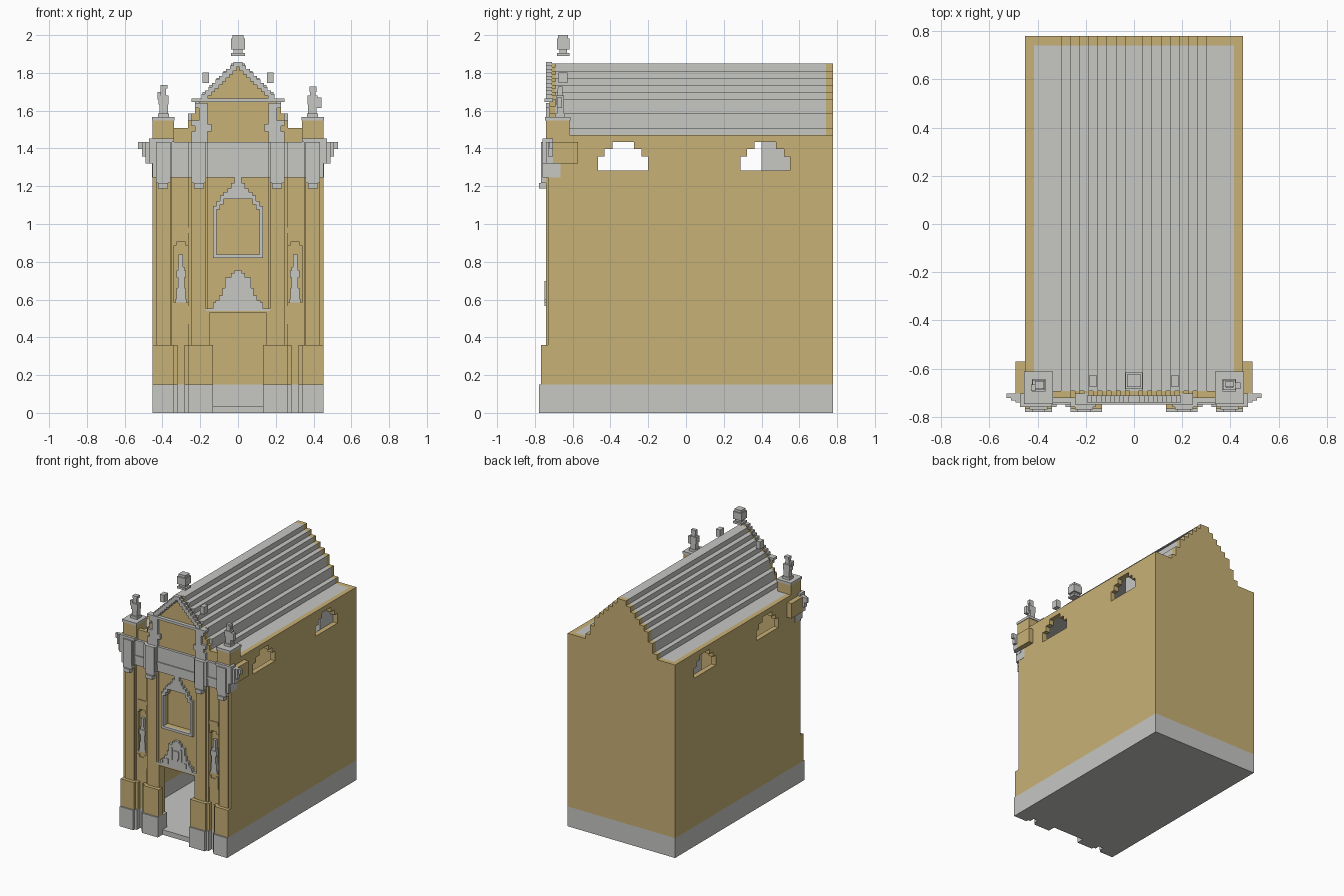
import bpy, bmesh
from mathutils import Matrix, Vector

cube = bpy.data.objects.get("Cube")
if cube:
    bpy.data.objects.remove(cube, do_unlink=True)

# Everything is laid out on a block grid: x from the centre, y from the front, z from the ground
UNIT = 2 / 106
LENGTH = 82.5


def to_world(x, y, z):
    return Vector((x, y - LENGTH / 2, z)) * UNIT


def make_material(name, colour):
    mat = bpy.data.materials.new(name)
    mat.use_nodes = True
    mat.diffuse_color = (*colour, 1)
    mat.node_tree.nodes["Principled BSDF"].inputs["Base Color"].default_value = (*colour, 1)
    return mat


OCHRE = make_material("ochre plaster", (0.58, 0.44, 0.18))
STONE = make_material("pale grey stone", (0.57, 0.58, 0.55))


def finish(name, mat, bm):
    bmesh.ops.recalc_face_normals(bm, faces=bm.faces)
    mesh = bpy.data.meshes.new(name)
    bm.to_mesh(mesh)
    bm.free()
    mesh.materials.append(mat)
    obj = bpy.data.objects.new(name, mesh)
    bpy.context.scene.collection.objects.link(obj)
    return obj


def blocks(name, mat, boxes, mirror=False):
    """One object from boxes given as (x0, x1, y0, y1, z0, z1)."""
    bm = bmesh.new()
    for x0, x1, y0, y1, z0, z1 in boxes:
        for side in ((1, -1) if mirror else (1,)):
            centre = to_world(side * (x0 + x1) / 2, (y0 + y1) / 2, (z0 + z1) / 2)
            size = Vector((x1 - x0, y1 - y0, z1 - z0)) * UNIT
            bmesh.ops.create_cube(bm, size=1, matrix=Matrix.Translation(centre) @ Matrix.Diagonal((*size, 1)))
    return finish(name, mat, bm)


def stepped(name, mat, rows, bottom, start, end, centres=(0,), along_x=False):
    """Symmetric stepped outline, rows of (half width, top), extruded from start to end."""
    right, z = [], bottom
    for half, top in rows:
        right += [(half, z), (half, top)]
        z = top
    outline = right + [(-h, v) for h, v in reversed(right)]
    bm = bmesh.new()
    for c in centres:
        if along_x:
            ends = [[bm.verts.new(to_world(d, c + h, v)) for h, v in outline] for d in (start, end)]
        else:
            ends = [[bm.verts.new(to_world(c + h, d, v)) for h, v in outline] for d in (start, end)]
        bm.faces.new(ends[0])
        bm.faces.new(ends[1])
        for i in range(len(outline)):
            j = i - 1
            bm.faces.new((ends[0][j], ends[0][i], ends[1][i], ends[1][j]))
    return finish(name, mat, bm)


def cut(obj, cutter):
    mod = obj.modifiers.new("opening", 'BOOLEAN')
    mod.operation, mod.solver, mod.object = 'DIFFERENCE', 'EXACT', cutter
    evaluated = obj.evaluated_get(bpy.context.evaluated_depsgraph_get())
    mesh = bpy.data.meshes.new_from_object(evaluated)
    obj.modifiers.clear()
    obj.data = mesh
    bpy.data.objects.remove(cutter, do_unlink=True)


BACK = LENGTH - 2    # inner face of the back wall
FACE = 3             # facade plane
PLINTH, PEDESTAL, FRIEZE, CORNICE, EAVES = 8, 19, 66, 76, 78

# Floor and grey plinth
blocks("floor", STONE, [(-24, 24, FACE, LENGTH, 0, 2)])
blocks("plinth_sides", STONE, [(22, 24, FACE, LENGTH, 2, PLINTH), (7, 22, FACE, 6, 2, PLINTH)], True)
blocks("plinth_back", STONE, [(-22, 22, BACK, LENGTH, 2, PLINTH)])


# Stepped pedestals below the pilasters
def pedestals(name, mat, front, z0, z1):
    blocks(name, mat, [(18, 24, front, FACE, z0, z1), (7, 14, front, FACE, z0, z1),
                       (17, 18, front + 1, FACE, z0, z1), (14, 15, front + 1, FACE, z0, z1)], True)


pedestals("pedestal_bases", STONE, 0, 0, PLINTH)
pedestals("pedestals", OCHRE, 0.6, PLINTH, PEDESTAL)

# Side walls with stepped windows, and back wall
sides = blocks("side_walls", OCHRE, [(22, 24, FACE, LENGTH, PLINTH, EAVES)], True)
cut(sides, stepped("window_cutter", OCHRE, [(7, 72), (5.2, 74), (3, CORNICE)], 68, -30, 30, (23.6, 63.5), True))
blocks("back_wall", OCHRE, [(-22, 22, BACK, LENGTH, PLINTH, EAVES)])
blocks("inner_loft", STONE, [(-21.9, 21.9, 62.5, BACK, 60, CORNICE)])

# Front wall with doorway, blind window and niches
ARCH = [(6, 57), (5, 58.5), (4, 60)]
front = blocks("front_wall", OCHRE, [(-22, 22, FACE, 6, PLINTH, CORNICE)])
cut(front, blocks("door_cutter", OCHRE, [(-8, 8, 0, 9, 1, 28)]))
cut(front, stepped("recess_cutter", OCHRE, ARCH, 44.5, 0, 5))
cut(front, stepped("niche_cutter", OCHRE, [(2, 47), (1.2, 48)], 31, 0, 4.5, (-16, 16)))

# Window frame
frame = stepped("window_frame", STONE,
                [(7, 58), (6, 59.5), (5, 61), (4, 62), (3, 63), (2, 64.5), (1, FRIEZE)], 43.5, 2, 3.1)
cut(frame, stepped("frame_cutter", STONE, ARCH, 44.5, 0, 6))

# Pilasters, door surround and wall panels
blocks("pilasters", OCHRE, [(18.5, 24, 2.5, FACE, PEDESTAL, FRIEZE), (19, 23, 2, FACE, PEDESTAL, FRIEZE),
                            (8.5, 14, 2.5, FACE, PEDESTAL, FRIEZE), (9, 13, 2, FACE, PEDESTAL, FRIEZE)], True)
blocks("door_jambs", OCHRE, [(8, 9, 2.2, FACE, PEDESTAL, 28)], True)
blocks("door_lintel", OCHRE, [(-9, 9, 2.2, FACE, 28, 28.6)])
blocks("niche_panels", OCHRE, [(14, 18, 2.7, FACE, 50.5, 52), (14, 18, 2.7, FACE, 25, 29),
                               (14, 15, 2.7, FACE, 29, 30), (17, 18, 2.7, FACE, 29, 30)], True)

# Carved crest over the door
stepped("door_crest", STONE, [(9, 29.3), (7, 30), (6.3, 31.5), (5.3, 33), (4.3, 35), (3.6, 38), (2, 39.3), (1, 40)],
        28.6, 2, FACE)
blocks("crest_ends", STONE, [(6, 7, 1.6, FACE, 30, 31), (1.7, 2.4, 1.6, 2, 32, 37), (3.5, 4.5, 1.6, 2, 30, 32)], True)
blocks("crest_shield", STONE, [(-1.2, 1.2, 1.6, 2, 33, 36), (-0.6, 0.6, 1.6, 2, 32, 33)])

# Niche statues
blocks("niche_statues", STONE, [(14.5, 17.5, FACE, 4.5, 31, 32), (14.8, 17.2, FACE, 4.4, 32, 35),
                                (15, 16.8, FACE, 4.4, 35, 41), (14.6, 17.3, 2.8, 4.2, 38, 40),
                                (15.5, 16.7, FACE, 4.2, 41, 44.5)], True)

# Capitals and entablature
for name, x in (("outer_capitals", 19), ("inner_capitals", 9)):
    blocks(name, STONE, [(x, x + 4, 0.6, FACE, 64.5, FRIEZE), (x + 0.6, x + 3.4, 0, FACE, 63, 64.5)], True)
blocks("entablature", STONE, [(-24.1, 24.1, 2, 6.1, FRIEZE, CORNICE), (-24.2, 24.2, 1.6, 4, 69, 70)])
blocks("entablature_breaks", STONE, [(18.5, 24, 1, FACE, FRIEZE, CORNICE), (19, 23, 0.5, FACE, FRIEZE, CORNICE),
                                     (8.5, 14, 1, FACE, FRIEZE, CORNICE), (9, 13, 0.5, FACE, FRIEZE, CORNICE),
                                     (18, 25, 1, 4, CORNICE, 77)], True)
blocks("cornice_ears", STONE, [(24, 25, 1, 4, 70, CORNICE), (25, 26, 2, 4, 70, CORNICE),
                               (26, 27, 2.5, 4, 72, CORNICE), (27, 28, FACE, 4, 74, CORNICE)], True)
blocks("side_brackets", OCHRE, [(24, 26, 4, 11, 70, CORNICE)], True)

# Corner piers with caps and statues
blocks("corner_piers", OCHRE, [(18, 24, 2, 8.5, CORNICE, 82)], True)
blocks("pier_caps", STONE, [(17.8, 24.2, 1.7, 8.8, 82, 83)], True)
blocks("pier_statues", STONE, [(19.4, 22.4, 4.5, 7.2, 83, 84), (19.7, 22, 5, 7, 84, 86.5),
                               (19.5, 22.3, 4.8, 7, 86.5, 89), (20.2, 21.7, 5.2, 6.6, 89, 91)], True)
blocks("right_statue_arm", STONE, [(-22.6, -21.6, 4.6, 6, 88, 90), (-21.8, -19.8, 5, 6.8, 91, 92)])
blocks("left_statue_arm", STONE, [(22, 23.4, 5, 6.4, 85.5, 88.5), (20, 22, 5.4, 6.6, 90, 91.6)])

# Stepped front gable with stone trim, scrolls and cornice
stepped("front_gable", OCHRE, [(18, 80), (14, 82), (13, 84), (12, 86), (11, 88)] +
        [(10 - k, 89 + k) for k in range(10)], CORNICE, FACE, 4.6)
blocks("gable_trim", STONE, [(max(0, 8.4 - k), 10.3 - k, 2, 3.6, 88 + k, 89.5 + k) for k in range(10)], True)
blocks("gable_scrolls", STONE, [(8.5, 11, 2, FACE, CORNICE, 87), (7.5, 9, 2, FACE, 79, 81),
                                (11, 12, 2, FACE, CORNICE, 82), (12, 13, 2, FACE, CORNICE, 79),
                                (12, 13, 2, FACE, 80.5, 82), (10.5, 12, 2, FACE, 85.5, 87)], True)
blocks("gable_cornice", STONE, [(-13, 13, 1.6, 4, 87.2, 88.2)])
blocks("gable_pinnacles", STONE, [(8.1, 9.9, 5.5, 8, 92.5, 95.5)], True)
blocks("finial", STONE, [(-1.9, 1.9, 5, 8.6, 102, 105), (-1.5, 1.5, 5.4, 8.2, 105, 106),
                         (-1.2, 1.2, 5.7, 7.9, 101, 102), (-1.9, 1.9, 5, 8.6, 100.2, 101)])

# Stepped roof and back gable
SLOPE = [(16, 80), (14, 84), (12, 88)] + [(2 * k, 100 - 2 * k) for k in range(5, 0, -1)]
stepped("roof", STONE, [(22, EAVES)] + SLOPE, CORNICE, 4.6, BACK)
stepped("back_gable", OCHRE, SLOPE, EAVES, BACK, LENGTH)
